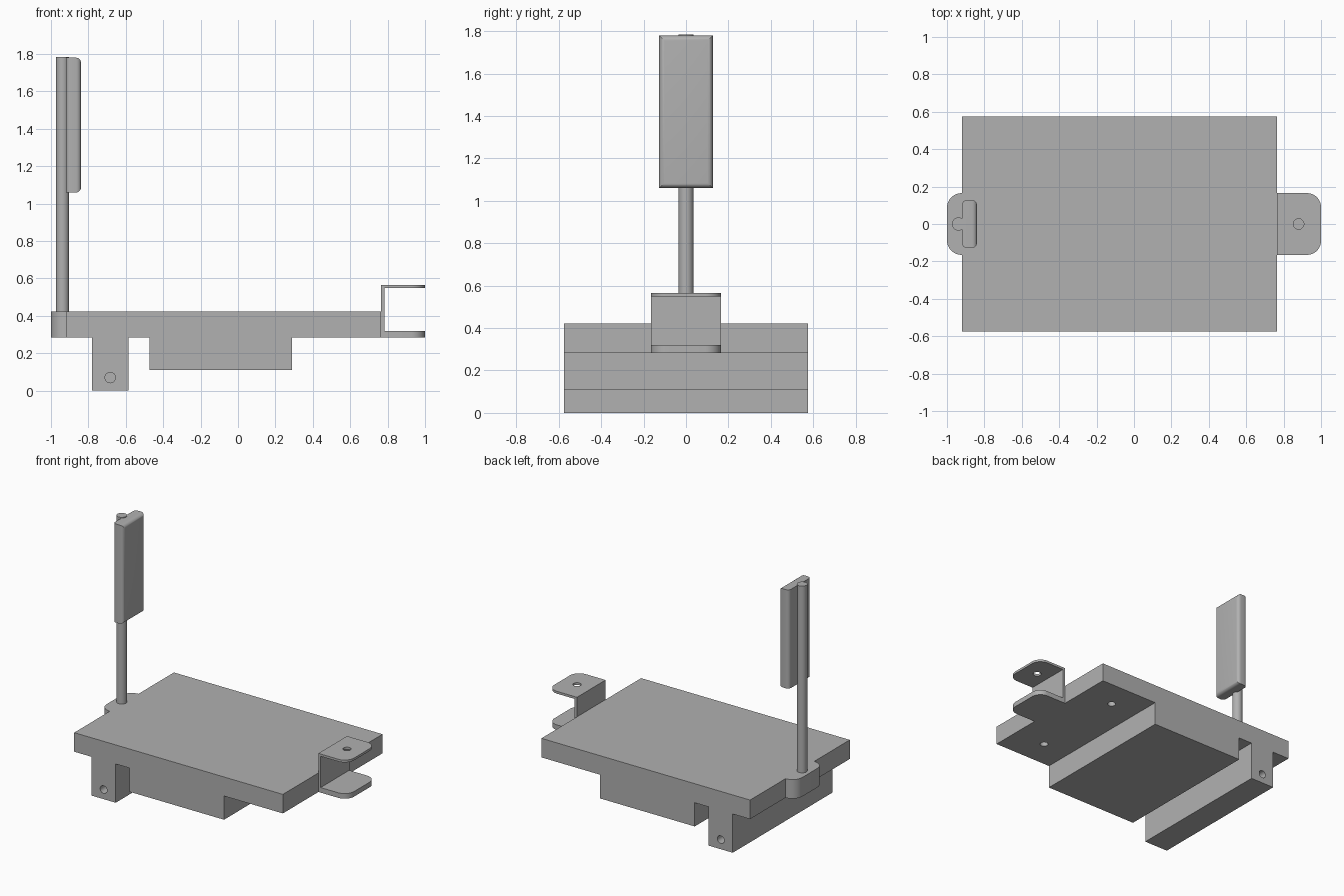
import bpy, bmesh, math
from mathutils import Vector, Matrix

cube = bpy.data.objects.get("Cube")
if cube:
    bpy.data.objects.remove(cube, do_unlink=True)

grey = bpy.data.materials.new("plain grey")
grey.use_nodes = True
grey.diffuse_color = (0.44, 0.44, 0.44, 1)
grey.node_tree.nodes["Principled BSDF"].inputs["Base Color"].default_value = grey.diffuse_color


def finish(name, bm):
    bmesh.ops.recalc_face_normals(bm, faces=bm.faces)
    mesh = bpy.data.meshes.new(name)
    bm.to_mesh(mesh)
    bm.free()
    mesh.materials.append(grey)
    obj = bpy.data.objects.new(name, mesh)
    bpy.context.collection.objects.link(obj)
    return obj


def extrude(name, points, direction):
    """Extrude a closed outline along a direction."""
    bm = bmesh.new()
    face = bm.faces.new([bm.verts.new(p) for p in points])
    res = bmesh.ops.extrude_face_region(bm, geom=[face], use_keep_orig=True)
    verts = [v for v in res["geom"] if isinstance(v, bmesh.types.BMVert)]
    bmesh.ops.translate(bm, verts=verts, vec=Vector(direction))
    return finish(name, bm)


def cylinder(name, centre, radius, length, axis="Z"):
    bm = bmesh.new()
    turn = Matrix.Rotation(math.pi / 2, 4, "X") if axis == "Y" else Matrix()
    bmesh.ops.create_cone(bm, cap_ends=True, segments=32, radius1=radius, radius2=radius,
                          depth=length, matrix=Matrix.Translation(centre) @ turn)
    return finish(name, bm)


def drill(obj, cutters):
    """Cut holes, bake the result and drop the cutters."""
    for c in cutters:
        c.hide_render = True
        mod = obj.modifiers.new("hole", "BOOLEAN")
        mod.operation, mod.solver, mod.object = "DIFFERENCE", "EXACT", c
        bpy.context.view_layer.objects.active = obj
        bpy.ops.object.modifier_apply(modifier=mod.name)
        bpy.data.objects.remove(c, do_unlink=True)


def tab_outline(x_in, x_out, half, radius, z):
    """Plate outline with its two outer corners rounded."""
    s = 1 if x_out > x_in else -1
    pts = [(x_in, -half, z)]
    for side in (-1, 1):
        arc = []
        for i in range(13):
            a = math.pi / 2 * i / 12
            arc.append((x_out - s * radius * (1 - math.sin(a)),
                        side * (half - radius * (1 - math.cos(a))), z))
        pts += arc if side < 0 else arc[::-1]
    return pts + [(x_in, half, z)]


WIDE = 0.575       # half width of the platform
BASE, TOP = 0.283, 0.422
HOLE = 0.028

# Platform with the belly block and the rear crossbar in one profile
profile = [(-0.92, TOP), (-0.92, BASE), (-0.78, BASE), (-0.78, 0), (-0.585, 0), (-0.585, BASE),
           (-0.473, BASE), (-0.473, 0.11), (0.29, 0.11), (0.29, BASE), (0.765, BASE), (0.765, TOP)]
platform = extrude("platform", [(x, -WIDE, z) for x, z in profile], (0, 2 * WIDE, 0))
holes = []
for s in (-1, 1):
    holes.append(cylinder("axle_hole", (-0.683, s * WIDE, 0.07), HOLE, 0.2, "Y"))
    holes.append(cylinder("caster_hole", (0.51, s * 0.365, BASE), HOLE, 0.2))
drill(platform, holes)

# Rear tab that carries the post
rear_tab = extrude("rear_tab", tab_outline(-0.92, -1, 0.165, 0.078, BASE), (0, 0, TOP - BASE))

# Front bracket: upright, thin top plate with a pin hole, thicker lower plate
bracket_upright = extrude("bracket_upright", [(0.765, -0.165, BASE), (0.783, -0.165, BASE),
                          (0.783, -0.165, 0.565), (0.765, -0.165, 0.565)], (0, 0.33, 0))
bracket_top = extrude("bracket_top", tab_outline(0.783, 1, 0.165, 0.075, 0.548), (0, 0, 0.017))
drill(bracket_top, [cylinder("pin_hole", (0.88, 0, 0.556), HOLE, 0.1)])
bracket_bottom = extrude("bracket_bottom", tab_outline(0.783, 1, 0.165, 0.075, BASE), (0, 0, 0.037))

# Post
post = cylinder("post", (-0.938, 0, (TOP + 1.785) / 2), 0.035, 1.785 - TOP)

# Backrest pad, rounded round its front face and up its rear sides
bm = bmesh.new()
bmesh.ops.create_cube(bm, size=1, matrix=Matrix.Translation((-0.88, 0, 1.42))
                      @ Matrix.Diagonal((0.08, 0.254, 0.72, 1)))
soft = []
for e in bm.edges:
    a, b = (v.co for v in e.verts)
    front = a.x > -0.88 and b.x > -0.88
    upright = abs(a.z - b.z) > 0.1
    if front or upright:
        soft.append(e)
bmesh.ops.bevel(bm, geom=soft, offset=0.025, segments=6, profile=0.5, affect="EDGES")
backrest = finish("backrest", bm)

# Smooth the curved surfaces, keep the edges crisp
bpy.ops.object.select_all(action="DESELECT")
for obj in (platform, rear_tab, bracket_top, bracket_bottom, post, backrest):
    obj.select_set(True)
bpy.context.view_layer.objects.active = platform
bpy.ops.object.shade_smooth_by_angle(angle=math.radians(30))
